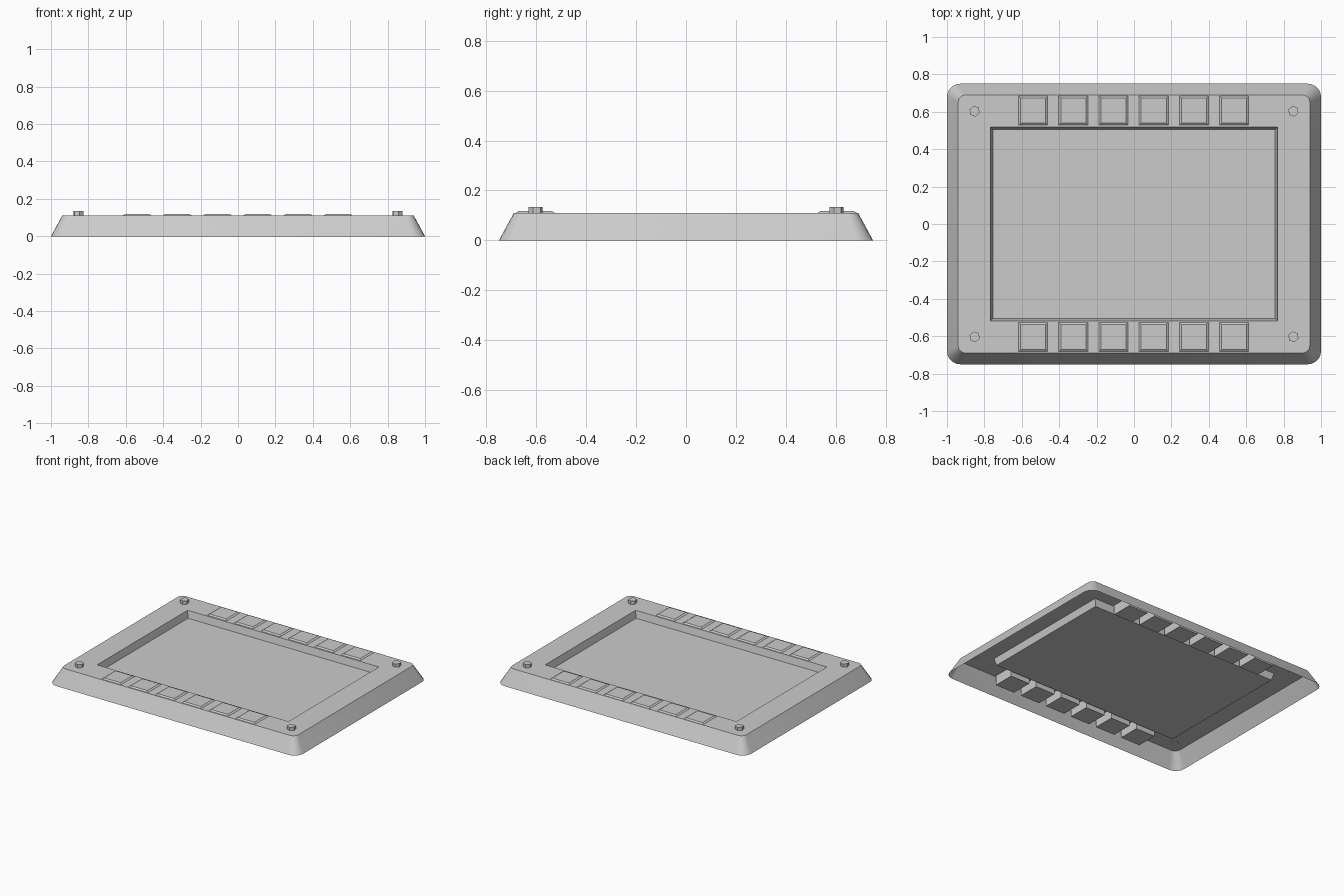
import bpy, bmesh, math

cube = bpy.data.objects.get("Cube")
if cube:
    bpy.data.objects.remove(cube, do_unlink=True)

# Single plain grey material
grey = bpy.data.materials.new("plain_grey")
grey.use_nodes = True
colour = (0.6, 0.6, 0.6, 1)
grey.diffuse_color = colour
grey.node_tree.nodes["Principled BSDF"].inputs["Base Color"].default_value = colour

TOP = 0.11      # height of the face plate
SEG = 5         # segments per rounded corner
CORNERS = [(1, 1), (-1, 1), (-1, -1), (1, -1)]


def finish(name, bm, smooth=False):
    mesh = bpy.data.meshes.new(name)
    bm.to_mesh(mesh)
    bm.free()
    mesh.materials.append(grey)
    obj = bpy.data.objects.new(name, mesh)
    bpy.context.collection.objects.link(obj)
    if smooth:
        bpy.ops.object.select_all(action="DESELECT")
        obj.select_set(True)
        bpy.context.view_layer.objects.active = obj
        bpy.ops.object.shade_smooth_by_angle(angle=math.radians(30))
    return obj


def rounded_loop(bm, hx, hy, z, r):
    """Counter-clockwise rounded rectangle."""
    verts = []
    for c, (sx, sy) in enumerate(CORNERS):
        for i in range(SEG + 1):
            a = math.pi / 2 * (c + i / SEG)
            verts.append(bm.verts.new((sx * (hx - r) + r * math.cos(a),
                                       sy * (hy - r) + r * math.sin(a), z)))
    return verts


def rect_loop(bm, hx, hy, z):
    return [bm.verts.new((sx * hx, sy * hy, z)) for sx, sy in CORNERS]


def bridge(bm, lower, upper):
    n = len(lower)
    for i in range(n):
        j = (i + 1) % n
        bm.faces.new((lower[i], lower[j], upper[j], upper[i]))


# Open-bottomed housing: sloped walls, face plate and sunken screen
bm = bmesh.new()
rim = rounded_loop(bm, 1.0, 0.75, 0, 0.07)
edge = rounded_loop(bm, 0.94, 0.69, TOP, 0.04)
opening = rect_loop(bm, 0.768, 0.518, TOP)
floor = rect_loop(bm, 0.755, 0.506, 0.06)
bridge(bm, rim, edge)
n = SEG + 1
for c in range(4):
    d = (c + 1) % 4
    bm.faces.new(edge[c * n:(c + 1) * n] + [opening[c]])
    bm.faces.new((edge[c * n + SEG], edge[d * n], opening[d], opening[c]))
bridge(bm, opening, floor)
bm.faces.new(floor)
finish("housing", bm, smooth=True)

# Two rows of square keys, reaching down inside the housing
for row, y in (("front", -0.604), ("back", 0.607)):
    for k in range(6):
        bm = bmesh.new()
        loops = [rect_loop(bm, h, h, z)
                 for h, z in ((0.078, 0.04), (0.078, TOP), (0.067, 0.118))]
        bridge(bm, loops[0], loops[1])
        bridge(bm, loops[1], loops[2])
        bm.faces.new(loops[2])
        bm.faces.new(loops[0][::-1])
        key = finish(f"{row}_key_{k + 1}", bm)
        key.location = (-0.002 + (k - 2.5) * 0.215, y, 0)

# Hexagonal corner bolts
for i, (sx, sy) in enumerate(CORNERS):
    bm = bmesh.new()
    bmesh.ops.create_cone(bm, cap_ends=True, segments=6,
                          radius1=0.029, radius2=0.029, depth=0.026)
    bolt = finish(f"corner_bolt_{i + 1}", bm)
    bolt.location = (sx * 0.852, sy * 0.603, TOP + 0.0115)
    bolt.rotation_euler.z = math.radians(10)
